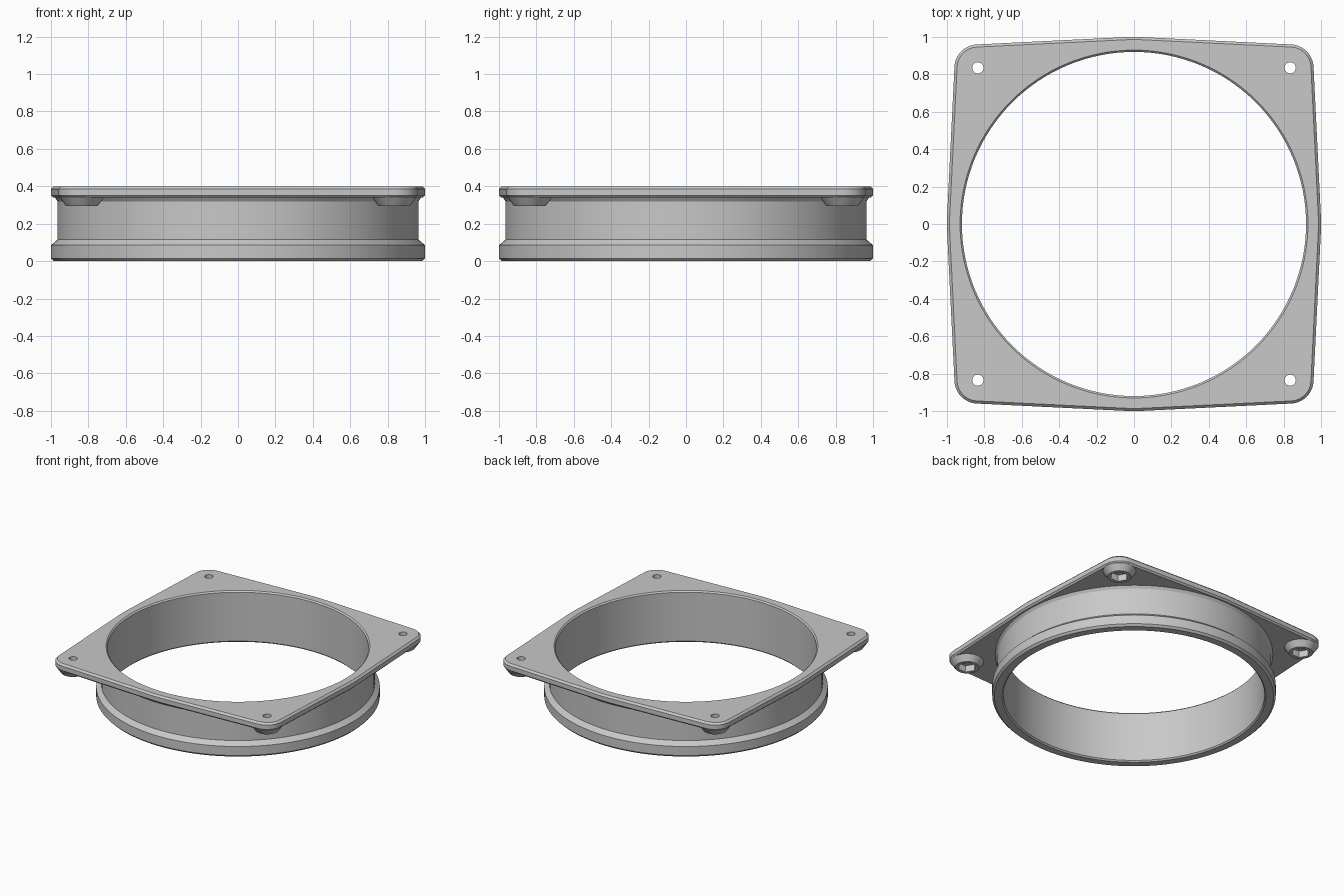
import bpy, bmesh, math

cube = bpy.data.objects.get("Cube")
if cube:
    bpy.data.objects.remove(cube, do_unlink=True)

grey = bpy.data.materials.new("light grey")
grey.use_nodes = True
grey.diffuse_color = (0.58, 0.58, 0.58, 1)
grey.node_tree.nodes["Principled BSDF"].inputs["Base Color"].default_value = grey.diffuse_color

HOLE = 0.835    # corner hole offset from the centre
CORNER = 0.125  # corner rounding radius
SIDES = 128


def circle(r, n=SIDES, cx=0, cy=0):
    return [(cx + r * math.cos(math.tau * i / n), cy + r * math.sin(math.tau * i / n))
            for i in range(n)]


def bowed_square(inset):
    """Outline wrapped tightly round a unit circle and four corner circles."""
    t = math.asin((1 - CORNER) / HOLE / math.sqrt(2)) - math.pi / 4
    pts = []
    for q in range(4):
        base = q * math.pi / 2
        mid = base + math.pi / 4
        cx, cy = (HOLE * math.sqrt(2) * f(mid) for f in (math.cos, math.sin))
        for i in range(5):
            a = base - t + 2 * t * i / 4
            pts.append(((1 - inset) * math.cos(a), (1 - inset) * math.sin(a)))
        for i in range(13):
            a = base + t + (math.pi / 2 - 2 * t) * i / 12
            pts.append((cx + (CORNER - inset) * math.cos(a), cy + (CORNER - inset) * math.sin(a)))
    return pts


def loft(name, sections):
    """Closed solid through a stack of (outline, z) sections."""
    bm = bmesh.new()
    loops = [[bm.verts.new((x, y, z)) for x, y in pts] for pts, z in sections]
    for a, b in zip(loops, loops[1:]):
        for i in range(len(a)):
            j = (i + 1) % len(a)
            bm.faces.new((a[i], a[j], b[j], b[i]))
    bm.faces.new(loops[0][::-1])
    bm.faces.new(loops[-1])
    mesh = bpy.data.meshes.new(name)
    bm.to_mesh(mesh)
    bm.free()
    mesh.materials.append(grey)
    ob = bpy.data.objects.new(name, mesh)
    bpy.context.collection.objects.link(ob)
    return ob


def combine(target, tool, operation):
    mod = target.modifiers.new("combine", 'BOOLEAN')
    mod.operation, mod.solver, mod.object = operation, 'EXACT', tool
    bpy.ops.object.select_all(action='DESELECT')
    bpy.context.view_layer.objects.active = target
    target.select_set(True)
    bpy.ops.object.modifier_apply(modifier=mod.name)
    bpy.data.objects.remove(tool, do_unlink=True)


# Duct collar with a lower lip and a flare beneath the plate
collar_profile = [(0.985, 0), (1, 0.015), (1, 0.085), (0.965, 0.115),
                  (0.965, 0.32), (0.983, 0.346), (0.983, 0.37)]
frame = loft("mounting_frame", [(circle(r), z) for r, z in collar_profile])

# Bowed square plate with chamfered edges
plate_profile = [(0.012, 0.34), (0, 0.352), (0, 0.386), (0.014, 0.4)]
combine(frame, loft("plate", [(bowed_square(d), z) for d, z in plate_profile]), 'UNION')

# Tapered screw bosses under the corners
corners = [(sx * HOLE, sy * HOLE) for sx in (-1, 1) for sy in (-1, 1)]
for cx, cy in corners:
    boss = [(0.085, 0.295), (0.118, 0.341), (0.11, 0.37)]
    combine(frame, loft("boss", [(circle(r, 32, cx, cy), z) for r, z in boss]), 'UNION')

# Main bore with chamfered rims
bore = [(0.95, -0.02), (0.92, 0.01), (0.92, 0.39), (0.95, 0.42)]
combine(frame, loft("bore_cutter", [(circle(r), z) for r, z in bore]), 'DIFFERENCE')

# Screw holes and hexagonal nut pockets
for cx, cy in corners:
    for name, r, n, low, high in (("hole_cutter", 0.03, 24, 0.2, 0.5),
                                  ("nut_cutter", 0.066, 6, 0.2, 0.345)):
        pts = circle(r, n, cx, cy)
        combine(frame, loft(name, [(pts, low), (pts, high)]), 'DIFFERENCE')

bpy.ops.object.select_all(action='DESELECT')
frame.select_set(True)
bpy.context.view_layer.objects.active = frame
bpy.ops.object.shade_smooth_by_angle(angle=math.radians(20))
